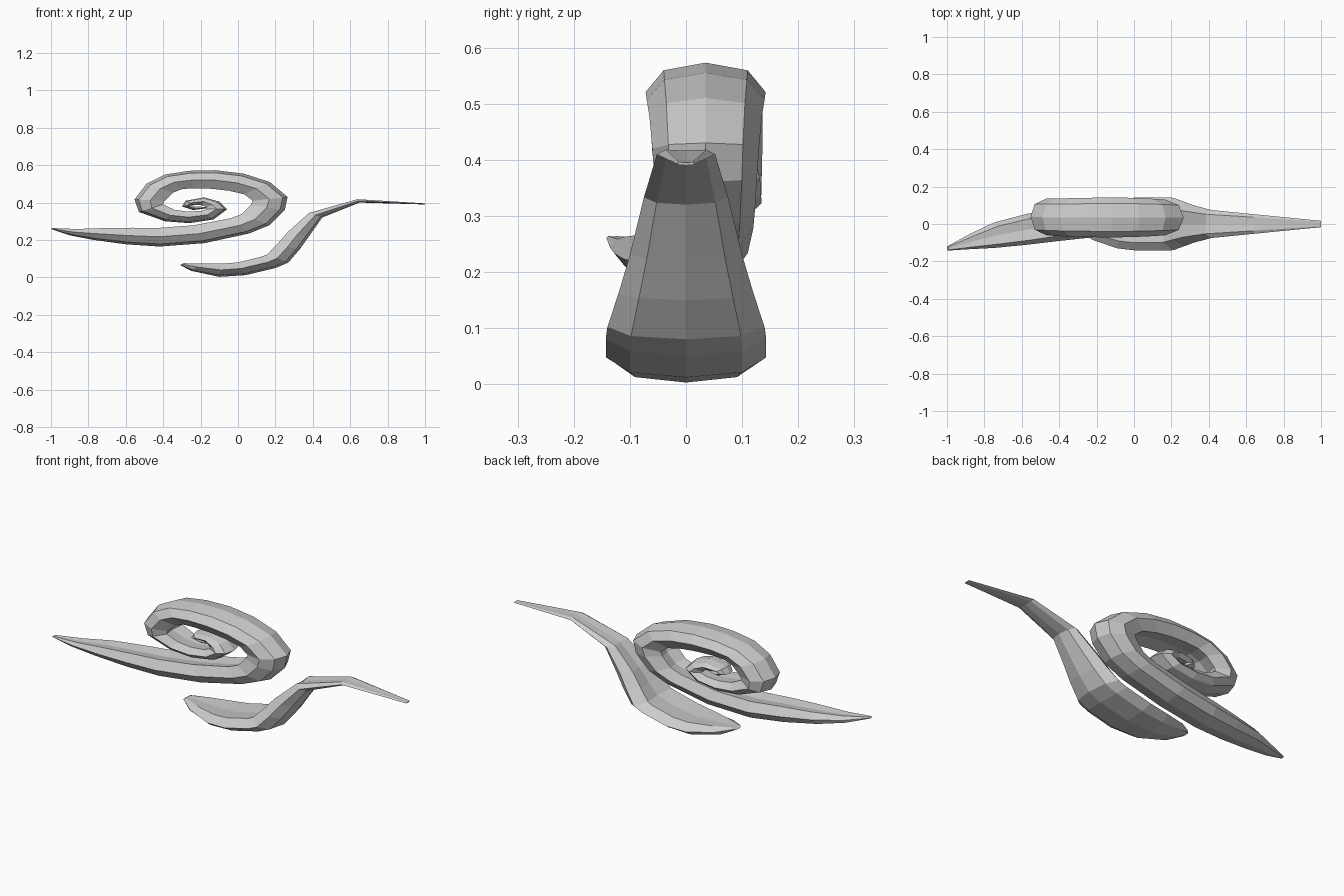
import bpy
from mathutils import Vector

# Half cross-section: (sideways fraction, depth fraction) around the flattened octagon
SECTION = [(0, 0), (.7, .13), (1, .5), (.7, .95), (0, .85),
           (-.7, .95), (-1, .5), (-.7, .13)]


def tendril(name, rows):
    """Loft the octagon along rows of (x, z, thickness, y, half width).
    x, z follow the outer ridge; thickness grows to the left of travel.
    Shape is worked out at double height, then squashed."""
    pts = [Vector((r[0], r[1] * 2)) for r in rows]
    verts, faces, n = [], [], len(SECTION)
    for i, (x, z, t, y, w) in enumerate(rows):
        d = Vector((0, 0))
        if i > 0:
            d += (pts[i] - pts[i - 1]).normalized()
        if i < len(pts) - 1:
            d += (pts[i + 1] - pts[i]).normalized()
        d.normalize()
        for a, b in SECTION:
            p = pts[i] + Vector((-d.y, d.x)) * t * b
            verts.append((p.x, y + a * w, p.y / 2))
    for i in range(len(rows) - 1):
        for k in range(n):
            m = (k + 1) % n
            faces.append((i * n + k, i * n + m, i * n + n + m, i * n + n + k))
    faces.append(tuple(reversed(range(n))))
    faces.append(tuple(range(len(verts) - n, len(verts))))
    me = bpy.data.meshes.new(name)
    me.from_pydata(verts, [], faces)
    me.update()
    import bmesh
    bm = bmesh.new()
    bm.from_mesh(me)
    bmesh.ops.recalc_face_normals(bm, faces=bm.faces)
    bm.to_mesh(me)
    bm.free()
    ob = bpy.data.objects.new(name, me)
    bpy.context.collection.objects.link(ob)
    return ob


# Lower spoon-shaped leaf with a long raised tip
tendril("lower_leaf", [
    (-.31, .066, .03, 0, .03), (-.25, .035, .10, 0, .085),
    (-.10, .003, .15, 0, .13), (.04, .012, .15, 0, .143),
    (.20, .05, .15, 0, .143), (.27, .08, .15, 0, .14),
    (.33, .15, .14, 0, .12), (.38, .22, .13, 0, .10),
    (.45, .32, .09, 0, .075), (.65, .40, .04, 0, .052),
    (1.0, .39, .012, 0, .017)])

# Upper tendril: tail, one big coil, then the small inner curl
tendril("spiral_tendril", [
    (-1.0, .258, .015, -.13, .012), (-.90, .225, .08, -.095, .04),
    (-.77, .20, .14, -.06, .068), (-.60, .177, .19, -.03, .082),
    (-.42, .165, .21, -.003, .09), (-.18, .183, .21, .02, .09),
    (.06, .235, .20, .03, .09), (.17, .28, .20, .033, .09),
    (.25, .36, .20, .035, .092), (.265, .43, .20, .035, .095),
    (.17, .51, .20, .035, .10), (.03, .555, .21, .035, .105),
    (-.12, .573, .21, .035, .107), (-.26, .57, .20, .035, .105),
    (-.39, .55, .19, .035, .103), (-.49, .50, .18, .036, .10),
    (-.553, .417, .17, .038, .098), (-.53, .35, .16, .04, .095),
    (-.39, .30, .14, .044, .09), (-.26, .29, .13, .047, .088),
    (-.13, .31, .12, .05, .084), (-.058, .364, .11, .052, .08),
    (-.10, .405, .10, .054, .073), (-.18, .428, .09, .055, .065),
    (-.28, .41, .07, .056, .055), (-.30, .38, .06, .057, .045),
    (-.24, .36, .04, .058, .033), (-.16, .37, .015, .058, .015)])
